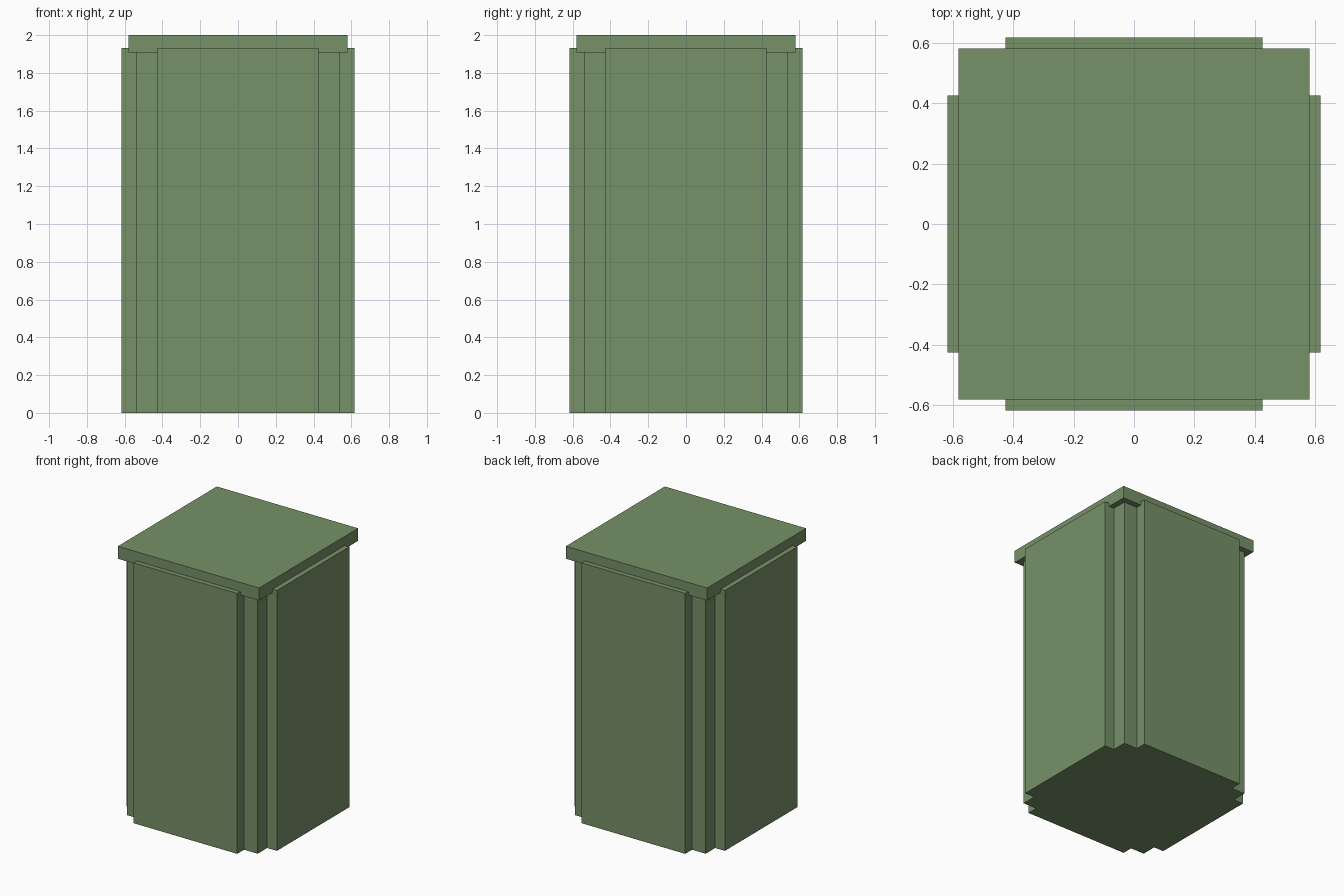
import bpy
import bmesh
import math
from mathutils import Matrix, Vector

if "Cube" in bpy.data.objects:
    bpy.data.objects.remove(bpy.data.objects["Cube"])

green = bpy.data.materials.new("muted_green")
green.diffuse_color = (0.181, 0.283, 0.136, 1.0)
green.use_nodes = True
green.node_tree.nodes["Principled BSDF"].inputs["Base Color"].default_value = green.diffuse_color


def box(name, low, high, turn=0.0):
    """Box between two corners, turned about the vertical axis."""
    low, high = Vector(low), Vector(high)
    bm = bmesh.new()
    bmesh.ops.create_cube(bm, size=1.0)
    place = (Matrix.Rotation(turn, 4, 'Z')
             @ Matrix.Translation((low + high) / 2)
             @ Matrix.Diagonal((high - low).to_4d()))
    bmesh.ops.transform(bm, matrix=place, verts=bm.verts)
    mesh = bpy.data.meshes.new(name)
    bm.to_mesh(mesh)
    bm.free()
    mesh.materials.append(green)
    obj = bpy.data.objects.new(name, mesh)
    bpy.context.collection.objects.link(obj)
    return obj


BODY, LID, PANEL = 0.537, 0.58, 0.617   # half widths
LID_BOTTOM, PANEL_TOP = 1.907, 1.932

# Core column and overhanging lid
box("body", (-BODY, -BODY, 0), (BODY, BODY, LID_BOTTOM))
box("lid", (-LID, -LID, LID_BOTTOM), (LID, LID, 2.0))

# Raised panel on each of the four sides, its top edge let into the lid
for i, side in enumerate(("front", "right", "back", "left")):
    box(side + "_panel", (-0.425, -PANEL, 0), (0.425, -BODY, PANEL_TOP),
        i * math.pi / 2)
